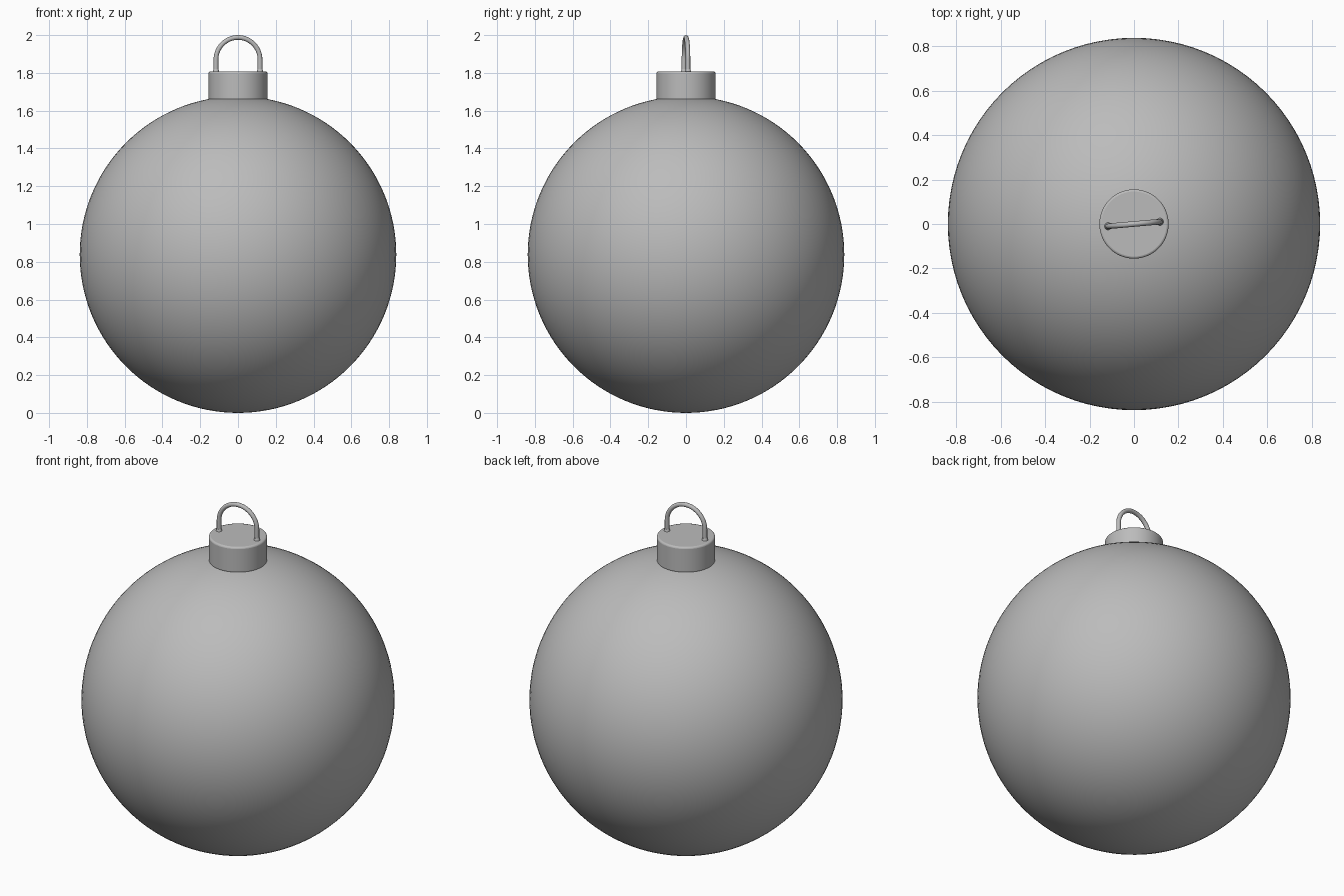
import bpy
import math
from mathutils import Matrix

cube = bpy.data.objects.get("Cube")
if cube:
    bpy.data.objects.remove(cube, do_unlink=True)

RADIUS = 0.838
CAP_BOTTOM, CAP_TOP, CAP_RADIUS = 1.655, 1.808, 0.156
LOOP_RADIUS, WIRE = 0.117, 0.0125
LOOP_CENTRE = 2.0 - WIRE - LOOP_RADIUS
TURN = math.radians(5)

grey = bpy.data.materials.new("plain grey")
grey.use_nodes = True
colour = (0.5, 0.5, 0.5, 1)
grey.diffuse_color = colour
grey.node_tree.nodes["Principled BSDF"].inputs["Base Color"].default_value = colour


def finish(name, angle=40):
    ob = bpy.context.object
    ob.name = name
    ob.data.materials.append(grey)
    bpy.ops.object.shade_smooth_by_angle(angle=math.radians(angle))
    return ob


# Round ball
bpy.ops.mesh.primitive_uv_sphere_add(segments=96, ring_count=64, radius=RADIUS,
                                     location=(0, 0, RADIUS))
finish("ball")

# Cap with a softened rim
bpy.ops.mesh.primitive_cylinder_add(vertices=64, radius=CAP_RADIUS,
                                    depth=CAP_TOP - CAP_BOTTOM,
                                    location=(0, 0, (CAP_TOP + CAP_BOTTOM) / 2))
cap = finish("cap", 60)
bevel = cap.modifiers.new("soft rim", "BEVEL")
bevel.width = 0.01
bevel.segments = 3
bevel.limit_method = "ANGLE"

# Wire hanging loop: two straight legs joined by a half circle
path = [(-LOOP_RADIUS, CAP_TOP - 0.02)]
path += [(-LOOP_RADIUS * math.cos(math.pi * i / 32),
          LOOP_CENTRE + LOOP_RADIUS * math.sin(math.pi * i / 32)) for i in range(33)]
path += [(LOOP_RADIUS, CAP_TOP - 0.02)]
curve = bpy.data.curves.new("hanging_loop", "CURVE")
curve.dimensions = "3D"
curve.bevel_depth = WIRE
curve.bevel_resolution = 4
curve.use_fill_caps = True
spline = curve.splines.new("POLY")
spline.points.add(len(path) - 1)
for point, (x, z) in zip(spline.points, path):
    point.co = (x, 0, z, 1)
spline.use_smooth = True
curve.materials.append(grey)
loop = bpy.data.objects.new("hanging_loop", curve)
loop.rotation_euler.z = TURN
bpy.context.collection.objects.link(loop)

# Small flared feet where the wire enters the cap
for side, name in ((-1, "right_loop_foot"), (1, "left_loop_foot")):
    spot = Matrix.Rotation(TURN, 3, "Z").col[0] * (side * LOOP_RADIUS)
    spot.z = CAP_TOP + 0.004
    bpy.ops.mesh.primitive_cone_add(vertices=20, radius1=0.018, radius2=WIRE,
                                    depth=0.018, location=spot)
    finish(name)
